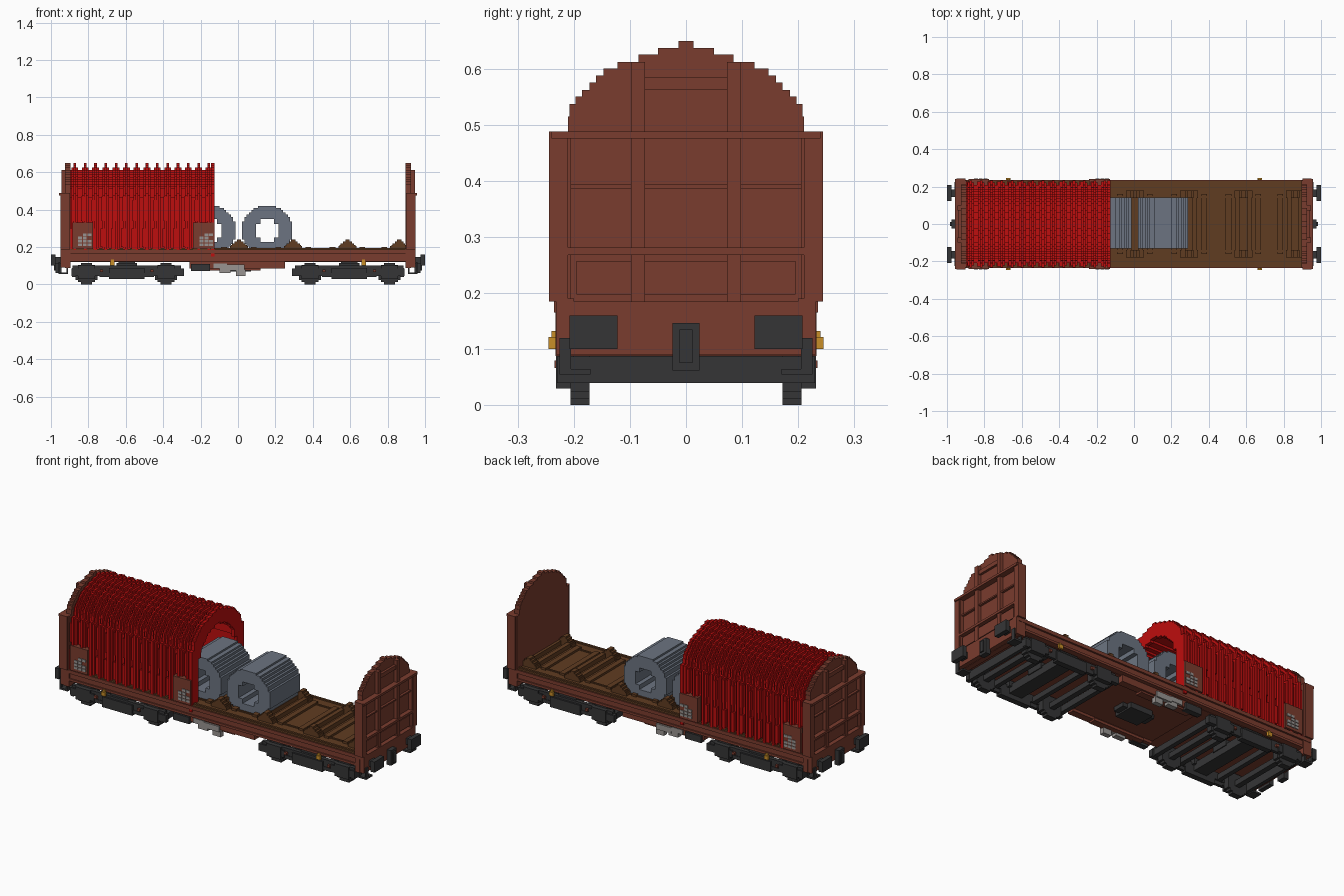
import bpy, bmesh, math

if "Cube" in bpy.data.objects:
    bpy.data.objects.remove(bpy.data.objects["Cube"], do_unlink=True)

U = 0.0122  # block step


def mat(name, r, g, b):
    lin = [((c / 255 + 0.055) / 1.055) ** 2.4 if c > 10 else c / 255 / 12.92 for c in (r, g, b)]
    m = bpy.data.materials.new(name)
    m.use_nodes = True
    m.diffuse_color = (*lin, 1)
    m.node_tree.nodes["Principled BSDF"].inputs["Base Color"].default_value = (*lin, 1)
    return m


RED = mat("tarpaulin red", 190, 14, 14)
RUST = mat("oxide brown", 122, 60, 46)
DECK = mat("deck brown", 96, 60, 33)
STEEL = mat("coil steel", 108, 116, 129)
DARK = mat("dark iron", 53, 53, 54)
GREY = mat("light grey", 152, 148, 145)
YELLOW = mat("yellow", 200, 142, 40)


def finish(name, bm, material):
    bmesh.ops.recalc_face_normals(bm, faces=bm.faces[:])
    me = bpy.data.meshes.new(name)
    bm.to_mesh(me)
    bm.free()
    me.materials.append(material)
    ob = bpy.data.objects.new(name, me)
    bpy.context.scene.collection.objects.link(ob)
    return ob


def boxes(name, material, items, mx=False, my=False):
    """Boxes given as (x0,x1,y0,y1,z0,z1), optionally mirrored in x and y."""
    bm = bmesh.new()
    for x0, x1, y0, y1, z0, z1 in items:
        for sx in ((1, -1) if mx else (1,)):
            for sy in ((1, -1) if my else (1,)):
                vs = bmesh.ops.create_cube(bm, size=1)["verts"]
                for v in vs:
                    v.co.x = sx * ((x0 + x1) / 2 + v.co.x * (x1 - x0))
                    v.co.y = sy * ((y0 + y1) / 2 + v.co.y * (y1 - y0))
                    v.co.z = (z0 + z1) / 2 + v.co.z * (z1 - z0)
    return finish(name, bm, material)


def extrude(bm, loops, axis, a, b):
    """Fill closed 2D loops (outer and holes) and extrude along x or y."""
    edges = []
    for loop in loops:
        vs = [bm.verts.new((a, p, q) if axis == "x" else (p, a, q)) for p, q in loop]
        edges += [bm.edges.new((vs[i], vs[i - 1])) for i in range(len(vs))]
    fill = bmesh.ops.triangle_fill(bm, edges=edges, use_beauty=True)
    faces = [f for f in fill["geom"] if isinstance(f, bmesh.types.BMFace)]
    ext = bmesh.ops.extrude_face_region(bm, geom=faces, use_keep_orig=True)
    for v in ext["geom"]:
        if isinstance(v, bmesh.types.BMVert):
            if axis == "x":
                v.co.x += b - a
            else:
                v.co.y += b - a


# Half outline of the rounded roof: (half width, height) from bottom to ridge
STEPS = [(.233, .488), (.21, .515), (.208, .537), (.197, .55), (.185, .562), (.172, .575),
         (.16, .588), (.147, .6), (.122, .612), (.085, .625), (.05, .637), (.013, .649)]


def arch(z0, d=0.0):
    half = [(STEPS[0][0] - d, z0)]
    z = z0
    for y, top in STEPS:
        if y - d < 0.005:
            break
        half += [(y - d, z), (y - d, top - d)] if z != z0 else [(y - d, top - d)]
        z = top - d
    return half + [(-y, z) for y, z in reversed(half)]


def shell(z0, outer, inner):
    o, i = arch(z0, outer), arch(z0, inner)
    n, m = len(o) // 2, len(i) // 2
    return o + list(reversed(i))


# Ribbed tarpaulin hood: valleys, shoulders and ridges
bm = bmesh.new()
extrude(bm, [shell(.15, 2 * U, .05)], "x", -.9, -.128)
pitch = (.9 - .128) / 14
for k in range(14):
    c = -.9 + (k + .5) * pitch
    extrude(bm, [shell(.155, U, .04)], "x", c - .018, c + .018)
    extrude(bm, [shell(.17, 0, .03)], "x", c - .007, c + .007)
extrude(bm, [shell(.15, 0, .06)], "x", -.145, -.126)
finish("tarpaulin_hood", bm, RED)

# Lower pleats of the hood, with staggered folds
pleats = []
for k in range(14):
    c = -.9 + k * pitch
    pleats += [(c, c + .02, .2, .226, .17 + .03 * (k % 2), .3),
               (c + .006, c + .026, .2, .226, .34, .45 + .02 * (k % 2))]
boxes("hood_pleats", RED, pleats, my=True)

# Corner panels on the hood with pale marking plates
boxes("hood_corner_panels", RUST, [(-.885, -.775, .2, .24, .19, .33),
                                   (-.24, -.128, .2, .24, .19, .33)], my=True)
marks = []
for x, z in ((-.855, .205), (-.205, .205)):
    for r in range(4):
        for c in range(3):
            if (r, c) not in ((3, 0), (2, 2)):
                marks.append((x + c * .025, x + c * .025 + .021, .236, .244,
                              z + r * .018, z + r * .018 + .014))
boxes("marking_plates", GREY, marks, my=True)

# End walls with framing
bm = bmesh.new()
for s in (1, -1):
    extrude(bm, [arch(.088)], "x", s * .895, s * .925)
finish("end_walls", bm, RUST)
boxes("end_wall_posts", RUST, [(.92, .945, .073, .098, .11, .612),
                               (.9, .95, .21, .244, .185, .488),
                               (.92, .945, .205, .22, .09, .488),
                               (.895, .95, .2, .232, .09, .19)], mx=True, my=True)
boxes("end_wall_rails", RUST, [(.92, .957, -.24, .24, .475, .488),
                               (.92, .938, -.21, .21, .385, .393),
                               (.92, .95, -.24, .24, .268, .281),
                               (.92, .938, -.075, .075, .562, .585),
                               (.92, .94, -.195, .195, .197, .257),
                               (.92, .95, -.22, .22, .09, .185)], mx=True)

# Underframe and side sills
boxes("underframe", RUST, [(-.93, .93, -.2, .2, .12, .178), (-.26, .25, -.19, .19, .1, .125)])
boxes("side_sills", RUST, [(-.94, .94, .2, .225, .125, .18), (-.94, .94, .2, .235, .165, .185),
                           (-.94, .94, .2, .232, .122, .135),
                           (-.26, .25, .17, .21, .085, .125),
                           (-.2, .12, .16, .2, .075, .09)], my=True)

# Deck with edge strips
boxes("deck", DECK, [(-.895, .895, -.23, .23, .176, .188)])
boxes("deck_edge_strips", DECK, [(-.895, .895, .205, .217, .185, .195),
                                 (-.895, .895, .14, .15, .185, .193)], my=True)

# Coil saddles: cross beams with stepped peaks at both ends
beams, peaks = [], []
for k in range(-3, 4):
    x = .005 + .29 * k
    w = .25 if k < 3 else .0
    if k == 3:
        x = .862
    for s in (-1, 1):
        beams.append((x + s * .03 - .012, x + s * .03 + .012, -.18, .18, .185, .212))
        if abs(x + s * .08) < .87:
            beams.append((x + s * .08 - .015, x + s * .08 + .015, -.16, .16, .185, .2))
    for r, h in enumerate((.205, .218, .229, .24)):
        peaks.append((x - .048 + r * U, min(.893, x + .048 - r * U), .14, .18, .185, h))
boxes("saddle_beams", DECK, beams)
boxes("saddle_peaks", DECK, peaks, my=True)


# Steel coils with stepped rims and square-notched bores
def stepped_ring(cx, cz, quarter):
    pts = []
    for sx, sz, rev in ((1, 1, 0), (-1, 1, 1), (-1, -1, 0), (1, -1, 1)):
        q = [(cx + sx * a, cz + sz * b) for a, b in quarter]
        pts += q[::-1] if rev else q
    return pts


rim = [(.134, .048), (.122, .048), (.122, .073), (.11, .073), (.11, .085), (.097, .085), (.097, .097),
       (.085, .097), (.085, .11), (.073, .11), (.073, .12), (.048, .12), (.048, .13)]
bore = [(.061, .036), (.036, .036), (.036, .061)]
for n, x in enumerate((.156, -.148)):
    bm = bmesh.new()
    extrude(bm, [stepped_ring(x, .288, rim), stepped_ring(x, .288, bore)], "y", -.13, .142)
    finish("steel_coil_%d" % (n + 1), bm, STEEL)

# Bogies: side frames, wheels, axles and cross beams
frame = [(.305, .885, .2, .222, .06, .1), (.29, .45, .205, .23, .045, .085),
         (.74, .89, .205, .23, .045, .085), (.45, .74, .208, .225, .04, .06),
         (.5, .69, .2, .232, .03, .088), (.34, .43, .2, .232, .03, .1),
         (.765, .855, .2, .232, .03, .1), (.54, .65, .18, .21, .085, .115)]
boxes("bogie_side_frames", DARK, frame, mx=True, my=True)
wheels = []
for c in (.385, .81):
    for hx, z0, z1 in ((.03, 0, .115), (.045, .012, .105), (.058, .024, .093)):
        wheels.append((c - hx, c + hx, .172, .206, z0, z1))
boxes("wheels", DARK, wheels, mx=True, my=True)
cross = [(c - .015, c + .015, -.19, .19, .045, .075) for c in (.385, .81)]
cross += [(.555, .635, -.21, .21, .055, .1), (.3, .325, -.21, .21, .05, .085),
          (.868, .888, -.23, .23, .04, .087), (.46, .485, -.21, .21, .06, .09),
          (.705, .73, -.21, .21, .06, .09), (.55, .64, -.05, .05, .09, .125)]
boxes("bogie_cross_beams", DARK, cross, mx=True)
boxes("bogie_bolts", RUST, [(x - .008, x + .008, .22, .234, .066, .08)
                            for x in (.46, .73)], mx=True, my=True)

# Yellow brake handles
boxes("brake_handles", YELLOW, [(.66, .685, .232, .245, .1, .122),
                                (.664, .68, .225, .24, .118, .132)], mx=True, my=True)

# Buffers, couplers and steps
boxes("buffers", DARK, [(.975, 1, .122, .208, .1, .16), (.945, .98, .145, .185, .113, .147)],
      mx=True, my=True)
boxes("couplers", DARK, [(.945, .975, -.024, .024, .062, .147), (.97, .983, -.012, .012, .075, .135)],
      mx=True)
boxes("foot_steps", DARK, [(.91, .96, .17, .225, .055, .065), (.91, .918, .205, .225, .055, .12),
                           (.952, .96, .205, .225, .055, .12)], mx=True, my=True)

# Underfloor equipment
boxes("brake_gear", GREY, [(-.13, -.06, .18, .218, .085, .112), (-.1, -.04, .185, .215, .06, .09),
                           (-.06, .035, .19, .22, .075, .107), (-.01, .04, .185, .212, .045, .08)],
      my=True)
boxes("equipment_boxes", DARK, [(-.25, -.15, .19, .222, .072, .11)], my=True)
boxes("underfloor_tank", DARK, [(-.07, .07, -.06, .06, .07, .105), (-.1, .1, -.035, .035, .078, .105)])
